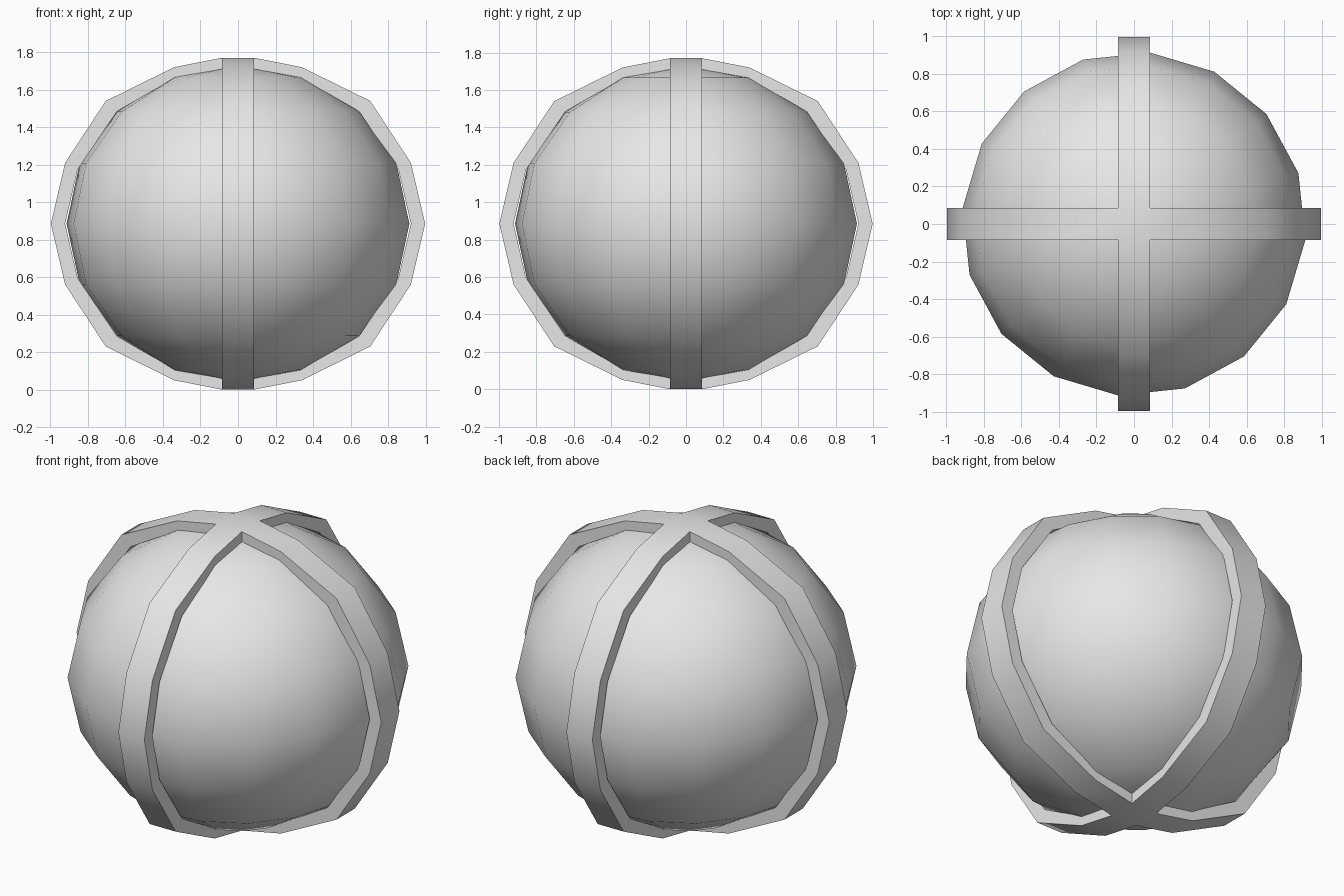
import bpy
import bmesh
import math
from mathutils import Matrix

cube = bpy.data.objects.get("Cube")
if cube:
    bpy.data.objects.remove(cube, do_unlink=True)

MID = 0.885      # height of the centre
HALF = 0.085     # half width of the bands

grey = bpy.data.materials.new("light_grey")
grey.use_nodes = True
grey.diffuse_color = (0.8, 0.8, 0.8, 1)
grey.node_tree.nodes["Principled BSDF"].inputs["Base Color"].default_value = (0.8, 0.8, 0.8, 1)


def finish(name, bm):
    bmesh.ops.remove_doubles(bm, verts=bm.verts, dist=0.0005)
    bmesh.ops.recalc_face_normals(bm, faces=bm.faces)
    mesh = bpy.data.meshes.new(name)
    bm.to_mesh(mesh)
    bm.free()
    mesh.materials.append(grey)
    obj = bpy.data.objects.new(name, mesh)
    bpy.context.collection.objects.link(obj)
    bpy.ops.object.select_all(action='DESELECT')
    obj.select_set(True)
    bpy.context.view_layer.objects.active = obj
    bpy.ops.object.shade_smooth_by_angle(angle=math.radians(35))
    return obj


# Slightly flattened ball, turned a little about the vertical axis
bm = bmesh.new()
bmesh.ops.create_uvsphere(bm, u_segments=16, v_segments=8, radius=1)
bm.transform(Matrix.Translation((0, 0, MID))
             @ Matrix.Rotation(math.radians(-5.3), 4, 'Z')
             @ Matrix.Diagonal((0.918, 0.918, 0.845, 1)))
finish("ball", bm)

# Crossed bands: outer and inner upper profiles as (radius, height above centre)
outer = [(HALF, 0.885), (0.34, 0.835), (0.705, 0.655), (0.922, 0.325), (0.998, 0)]
inner = [(HALF, 0.825), (0.335, 0.778), (0.645, 0.6), (0.855, 0.29), (0.922, 0)]


def full(profile):
    return profile + [(r, -z) for r, z in reversed(profile[:-1])]


outer, inner = full(outer), full(inner)
bm = bmesh.new()
for quarter in range(4):
    turn = Matrix.Rotation(quarter * math.pi / 2, 4, 'Z')
    # Each station holds the four corners of the band's cross-section
    stations = []
    for (ro, zo), (ri, zi) in zip(outer, inner):
        corners = [(ro, -HALF, zo), (ro, HALF, zo), (ri, HALF, zi), (ri, -HALF, zi)]
        stations.append([bm.verts.new(turn @ Matrix.Translation(c).to_translation())
                         for c in corners])
    for a, b in zip(stations, stations[1:]):
        for i in range(4):
            j = (i + 1) % 4
            bm.faces.new((a[i], a[j], b[j], b[i]))

# Square plates where the bands cross
for z in (outer[0][1], inner[0][1], inner[-1][1], outer[-1][1]):
    bm.faces.new([bm.verts.new((x * HALF, y * HALF, z))
                  for x, y in ((-1, -1), (1, -1), (1, 1), (-1, 1))])
bm.transform(Matrix.Translation((0, 0, MID)))
finish("crossed_bands", bm)
